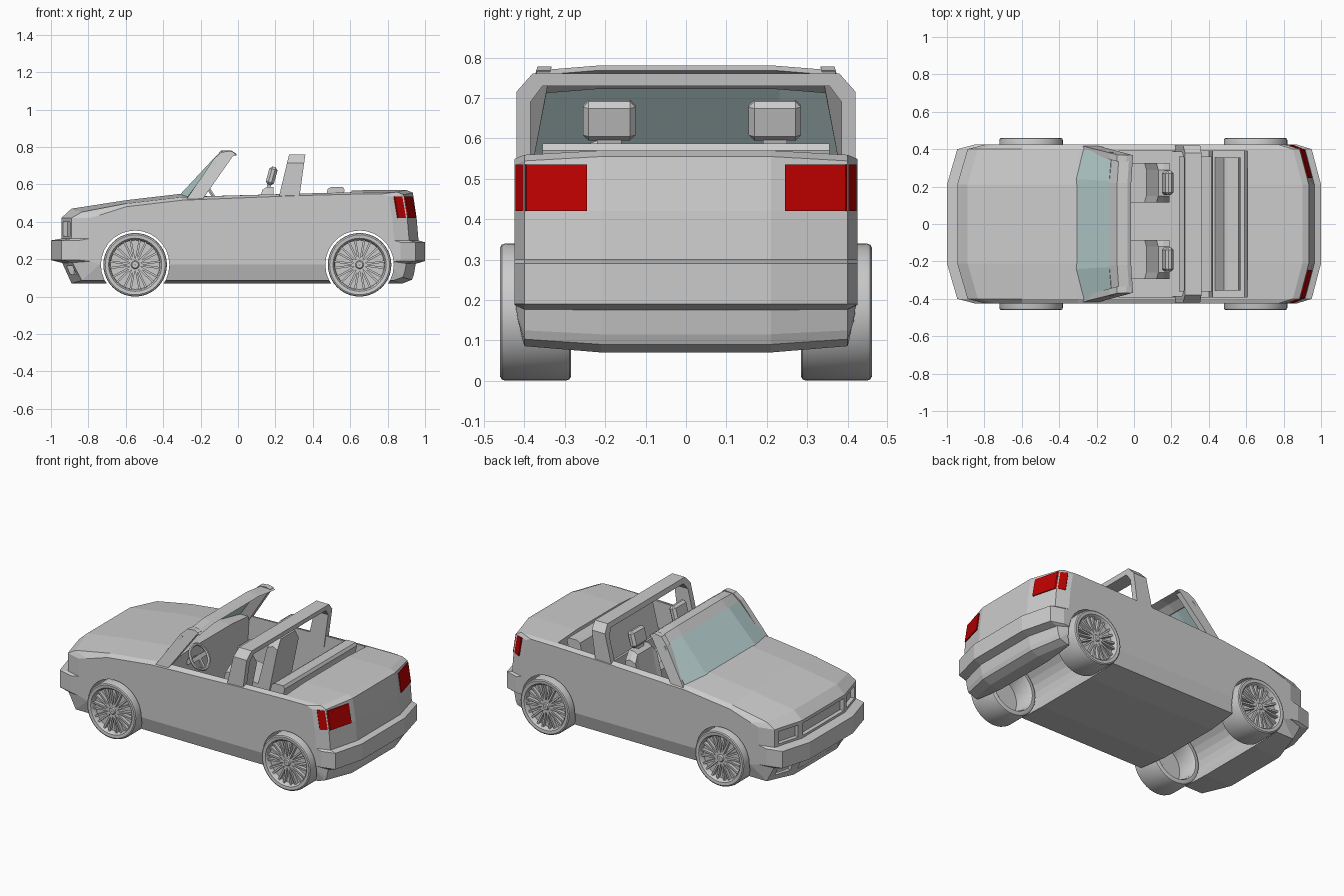
import bpy, bmesh
from math import sin, cos, pi, radians
from mathutils import Matrix

if "Cube" in bpy.data.objects:
    bpy.data.objects.remove(bpy.data.objects["Cube"])


def finish(name, bm, mat=None, smooth=False):
    bmesh.ops.recalc_face_normals(bm, faces=bm.faces)
    me = bpy.data.meshes.new(name)
    bm.to_mesh(me)
    bm.free()
    ob = bpy.data.objects.new(name, me)
    bpy.context.collection.objects.link(ob)
    if mat:
        me.materials.append(mat)
    if smooth:
        bpy.ops.object.select_all(action='DESELECT')
        ob.select_set(True)
        bpy.context.view_layer.objects.active = ob
        bpy.ops.object.shade_smooth_by_angle(angle=radians(35))
    return ob


def loft(name, sections, ring=False, mat=None, smooth=False):
    """Skin closed sections of equal length; capped unless ring."""
    bm = bmesh.new()
    rows = [[bm.verts.new(p) for p in s] for s in sections]
    n = len(rows[0])
    pairs = list(zip(rows, rows[1:])) + ([(rows[-1], rows[0])] if ring else [])
    for a, b in pairs:
        for i in range(n):
            j = (i + 1) % n
            bm.faces.new((a[i], a[j], b[j], b[i]))
    if not ring:
        bm.faces.new(rows[0])
        bm.faces.new(rows[-1])
    return finish(name, bm, mat, smooth)


def prism(name, prof, y0, y1):
    return loft(name, [[(x, y, z) for x, z in prof] for y in (y0, y1)])


def box(name, loc, size, rot=None, bevel=0):
    bm = bmesh.new()
    m = Matrix.Translation(loc) @ (rot or Matrix()) @ Matrix.Diagonal((*size, 1))
    bmesh.ops.create_cube(bm, size=1, matrix=m)
    if bevel:
        bmesh.ops.bevel(bm, geom=bm.edges[:], offset=bevel, segments=1, affect='EDGES')
    return finish(name, bm)


def lathe(name, prof, cx, cz, n=40):
    """Revolve a closed (radius, y) profile about a y-parallel axis."""
    return loft(name, [[(cx + r * cos(2 * pi * k / n), y, cz + r * sin(2 * pi * k / n))
                        for r, y in prof] for k in range(n)], ring=True, smooth=True)


def cut(target, cutter):
    cutter.hide_render = True
    mod = target.modifiers.new("cut", 'BOOLEAN')
    mod.operation, mod.solver, mod.object = 'DIFFERENCE', 'EXACT', cutter
    bpy.context.view_layer.objects.active = target
    bpy.ops.object.modifier_apply(modifier=mod.name)
    bpy.data.objects.remove(cutter)


def material(name, col):
    m = bpy.data.materials.new(name)
    m.diffuse_color = col
    m.use_nodes = True
    m.node_tree.nodes["Principled BSDF"].inputs["Base Color"].default_value = m.diffuse_color
    return m


red = material("red", (0.5, 0.0, 0.0, 1))
glass = material("glass", (0.5, 0.66, 0.66, 0.6))

# Body: side profile lofted across the width, ends pulled in towards the sides
profile = [(-.89, .07), (-.94, .18), (-1, .195), (-1, .30), (-.945, .31), (-.945, .42),
           (-.89, .47), (-.6, .515), (-.3, .55), (.3, .56), (.6, .568), (.9, .57),
           (.935, .555), (.955, .42), (.965, .30), (1, .29), (1, .19), (.95, .175),
           (.94, .115), (.93, .09), (.88, .07)]


def body_section(y):
    df, dr, drop, k = {.21: (0, 0, 0, 1), .40: (.055, .05, .018, .87),
                       .425: (.15, .13, .035, .15)}[abs(y)]
    out = []
    for x, z in profile:
        if abs(x) > .8:
            x += df if x < 0 else -dr
        if z > .43:
            z -= drop * (.6 if x > .2 else 1)
        elif z < .19:
            z = .19 - (.19 - z) * k
        out.append((x, y, z))
    return out


body = loft("body", [body_section(y) for y in (-.425, -.40, -.21, .21, .40, .425)])

# Wheel arches, cockpit, grille, headlight and intake recesses
for wx in (-.55, .65):
    cut(body, prism("arch_cutter", [(wx + .183 * cos(a * pi / 14), .17 + .183 * sin(a * pi / 14))
                                    for a in range(28)], -.6, .6))
cut(body, prism("cockpit_cutter", [(-.18, .8), (-.22, .12), (.40, .12), (.42, .385),
                                   (.59, .40), (.63, .8)], -.39, .39))
cut(body, box("grille_cutter", (-.945, 0, .362), (.05, .40, .075)))
cut(body, box("intake_cutter", (-.93, 0, .13), (.05, .40, .05)))
for s in (-1, 1):
    tilt = Matrix.Rotation(-s * radians(16), 4, 'Z')
    cut(body, box("headlight_cutter", (-.917, s * .305, .362), (.05, .14, .075), tilt))
    cut(body, box("side_intake_cutter", (-.885, s * .31, .14), (.05, .11, .045), tilt))

for s, side in ((-1, "left"), (1, "right")):
    # Tail light wrapping round the corner
    bm = bmesh.new()
    pts = [(.245, .009), (.395, .049), (.417, .105)]
    rows = []
    for grow in (.005, -.015):
        rows.append([bm.verts.new((x - d + grow, s * (y + (grow if i == 2 else 0)), z))
                     for x, z in ((.957, .42), (.938, .535)) for i, (y, d) in enumerate(pts)])
    for r in rows:
        for i in (0, 1):
            bm.faces.new((r[i], r[i + 1], r[i + 4], r[i + 3]))
    loop = (0, 1, 2, 5, 4, 3)
    for i in range(6):
        a, b = loop[i], loop[(i + 1) % 6]
        bm.faces.new((rows[0][a], rows[0][b], rows[1][b], rows[1][a]))
    finish(side + "_tail_light", bm, red)

    # Windscreen pillar leaning inwards
    pillar = [(-.285, .505), (-.20, .505), (-.015, .768), (-.04, .778), (-.09, .772), (-.13, .735)]
    loft(side + "_windscreen_pillar", [[(x, s * (.42 - w - .05 * max(0, (z - .6) / .17)), z)
                                        for x, z in pillar] for w in (0, .035)])

# Windscreen header and glass
header = [(-.135, .732), (-.09, .78), (-.035, .78), (-.015, .768), (-.07, .755), (-.115, .722)]
loft("windscreen_header", [[(x + dx, y, z - dz) for x, z in header] for y, dx, dz in
                           ((-.37, .01, .012), (-.22, 0, 0), (.22, 0, 0), (.37, .01, .012))])
pane = ((-.40, .03, .025), (-.24, 0, 0), (.24, 0, 0), (.40, .03, .025))
loft("windscreen_glass", [[(-.31 + d, y, .545 - e), (-.132 + d * .4, y * .96, .736 - e * .3),
                           (-.122 + d * .4, y * .96, .728 - e * .3), (-.297 + d, y, .535 - e)]
                          for y, d, e in pane], mat=glass)

# Roll bar hoop
half = [(.42, .48), (.42, .715), (.38, .76)]
inner = [(.355, .73), (.385, .69), (.385, .48)]
hoop = ([(-y, z) for y, z in half] + half[::-1] + inner[::-1] + [(-y, z) for y, z in inner])
loft("roll_bar", [[(x0 + k * (z - .53), y, z) for y, z in hoop]
                  for x0, k in ((.218, .24), (.328, .14))])

# Front seats with headrests
for y, side in ((-.19, "left"), (.22, "right")):
    prism(side + "_seat_cushion", [(-.12, .12), (-.13, .29), (-.10, .31), (.10, .28), (.12, .12)],
          y - .105, y + .105)
    loft(side + "_seat_back", [[(x, y + w, z) for x, z in p] for w, p in (
        (-.105, [(.05, .26), (.12, .53), (.16, .545), (.19, .53), (.13, .24)]),
        (-.07, [(.06, .26), (.13, .57), (.155, .587), (.19, .587), (.14, .24)]),
        (.07, [(.06, .26), (.13, .57), (.155, .587), (.19, .587), (.14, .24)]),
        (.105, [(.05, .26), (.12, .53), (.16, .545), (.19, .53), (.13, .24)]))])
    box(side + "_headrest", (.18, y, .645), (.045, .13, .10), Matrix.Rotation(.27, 4, 'Y'), .014)
    box(side + "_headrest_post", (.165, y, .59), (.02, .06, .06), Matrix.Rotation(.27, 4, 'Y'))

# Rear bench
prism("rear_bench_cushion", [(.25, .12), (.24, .30), (.27, .33), (.45, .31), (.41, .12)], -.36, .36)
prism("rear_bench_back", [(.41, .30), (.48, .575), (.50, .587), (.56, .587), (.57, .57), (.50, .30)],
      -.355, .355)

# Steering wheel: rim, spokes and column, tilted forwards
tilt = Matrix.Translation((-.125, -.20, .525)) @ Matrix.Rotation(radians(58), 4, 'Y')
rim = loft("steering_rim", [[((.074 + .01 * cos(b * pi / 3)) * cos(a * pi / 12),
                              (.074 + .01 * cos(b * pi / 3)) * sin(a * pi / 12),
                              .01 * sin(b * pi / 3)) for b in range(6)] for a in range(24)],
           ring=True, smooth=True)
rim.matrix_world = tilt
for name, loc, size in (("steering_spokes", (0, 0, -.005), (.025, .14, .01)),
                        ("steering_lower_spoke", (.035, 0, -.005), (.07, .02, .01)),
                        ("steering_column", (0, 0, -.06), (.03, .03, .12))):
    box(name, loc, size).matrix_world = tilt

# Wheels: tyre with open barrel, dished disc, paired spokes, hub
tyre = [(.135, .45), (.142, .458), (.160, .46), (.167, .456), (.17, .446), (.17, .298),
        (.167, .289), (.16, .285), (.142, .285), (.134, .30), (.130, .415)]
disc = [(.002, .425), (.133, .425), (.133, .41), (.002, .41)]
hub = [(.002, .453), (.017, .453), (.023, .445), (.023, .42), (.002, .42)]
for wx, end in ((-.55, "front"), (.65, "rear")):
    for s, side in ((-1, "left"), (1, "right")):
        for part, prof in (("tyre", tyre), ("wheel_disc", disc), ("hub", hub)):
            lathe(f"{end}_{side}_{part}", [(r, s * y) for r, y in prof], wx, .17)
        bm = bmesh.new()
        for k in range(20):
            a = (k // 2) * pi / 5 + (.13 if k % 2 else -.13)
            m = (Matrix.Translation((wx, s * .434, .17)) @ Matrix.Rotation(a, 4, 'Y')
                 @ Matrix.Translation((.078, 0, 0)) @ Matrix.Diagonal((.118, .024, .011, 1)))
            bmesh.ops.create_cube(bm, size=1, matrix=m)
        finish(f"{end}_{side}_spokes", bm)
